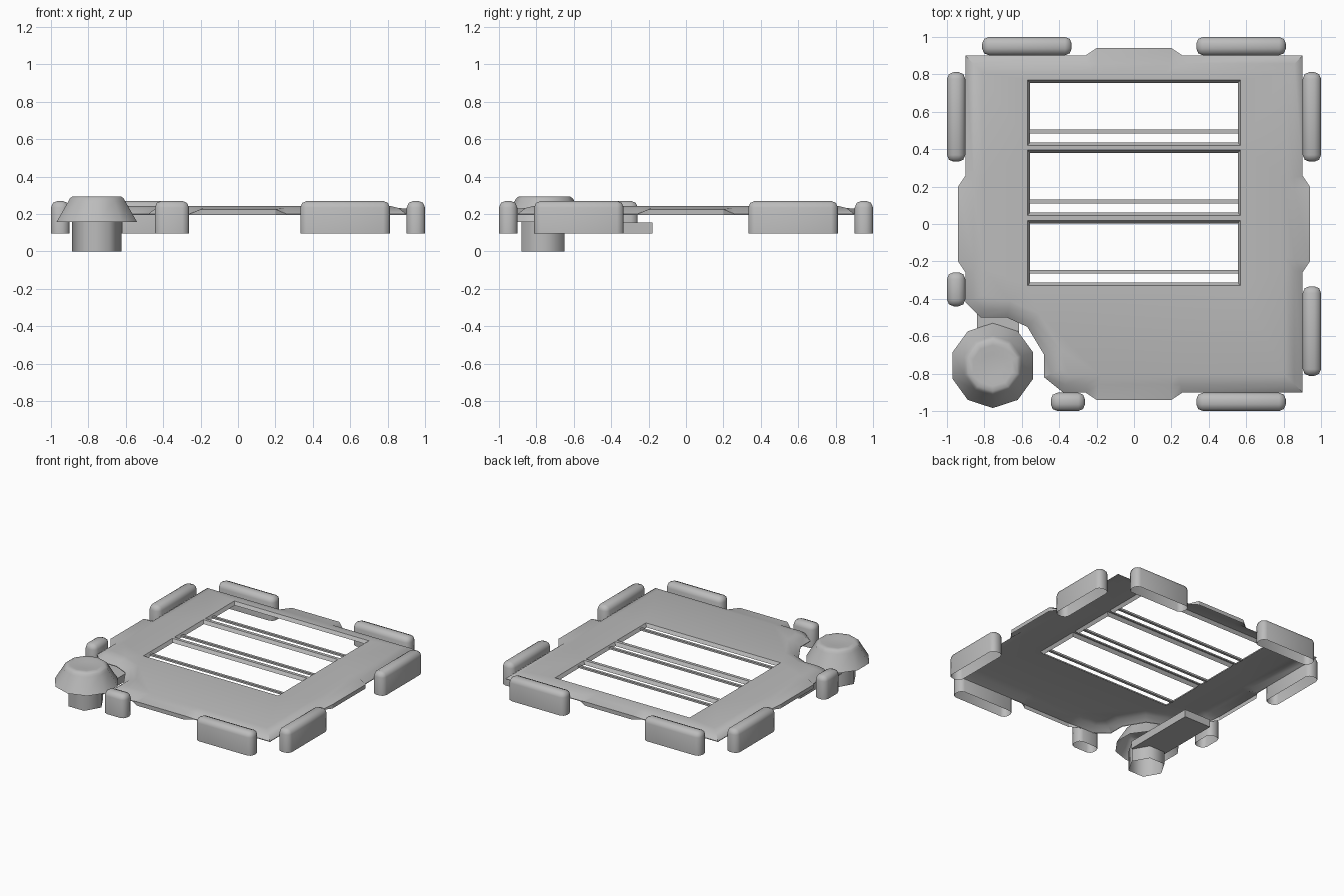
import bpy, bmesh, math
from mathutils import Vector

cube = bpy.data.objects.get("Cube")
if cube:
    bpy.data.objects.remove(cube, do_unlink=True)

grey = bpy.data.materials.new("plain grey")
grey.use_nodes = True
COLOUR = (0.5, 0.5, 0.5, 1)
grey.diffuse_color = COLOUR
grey.node_tree.nodes["Principled BSDF"].inputs["Base Color"].default_value = COLOUR


def finish(name, bm, angle=30):
    bmesh.ops.recalc_face_normals(bm, faces=bm.faces)
    mesh = bpy.data.meshes.new(name)
    bm.to_mesh(mesh)
    bm.free()
    mesh.materials.append(grey)
    obj = bpy.data.objects.new(name, mesh)
    bpy.context.collection.objects.link(obj)
    bpy.ops.object.select_all(action='DESELECT')
    obj.select_set(True)
    bpy.context.view_layer.objects.active = obj
    bpy.ops.object.shade_smooth_by_angle(angle=math.radians(angle))


def loft(bm, rings, cap_start=True, cap_end=True):
    """Skin a list of equally long closed rings; return the edges of the last ring."""
    rows = [[bm.verts.new(p) for p in ring] for ring in rings]
    n = len(rows[0])
    for low, high in zip(rows, rows[1:]):
        for i in range(n):
            j = (i + 1) % n
            bm.faces.new((low[i], low[j], high[j], high[i]))
    if cap_start:
        bm.faces.new(rows[0][::-1])
    if cap_end:
        bm.faces.new(rows[-1])
    return [bm.edges.get((rows[-1][i - 1], rows[-1][i])) for i in range(n)]


def polygon(cx, cy, r, z, sides, turn=0):
    steps = [turn + i * math.tau / sides for i in range(sides)]
    return [(cx + r * math.cos(a), cy + r * math.sin(a), z) for a in steps]


def rectangle(x0, x1, y0, y1, z):
    return [(x0, y0, z), (x1, y0, z), (x1, y1, z), (x0, y1, z)]


def inset(points, d):
    """Mitred inward offset of a counter-clockwise outline, with the tabs cut off."""
    limit = 0.9 - d
    result = []
    for i, p in enumerate(points):
        a = (p - points[i - 1]).normalized()
        b = (points[(i + 1) % len(points)] - p).normalized()
        na, nb = Vector((-a.y, a.x)), Vector((-b.y, b.x))
        q = p + (na + nb) * (d / (1 + na.dot(nb)))
        result.append([max(-limit, min(limit, c)) for c in q])
    return result


# Plate outline: a tab on each side and a notch in the front right corner
tab = [(0.9, -0.26), (0.94, -0.2), (0.94, 0.2), (0.9, 0.26)]
right_side = tab + [(0.9, 0.9)]
back_side = [(-y, x) for x, y in tab] + [(-0.9, 0.9)]
left_side = [(-x, -y) for x, y in tab]
notch = [(-0.9, -0.42), (-0.82, -0.5), (-0.68, -0.5), (-0.57, -0.55),
         (-0.48, -0.7), (-0.48, -0.82), (-0.38, -0.9)]
front_side = [(y, -x) for x, y in tab] + [(0.9, -0.9)]
outline = [Vector(p) for p in right_side + back_side + left_side + notch + front_side]

# Plate shell, open underneath: skirt, sloped rim (nearly level at the tabs), gentle crown
TOP = 0.244
bm = bmesh.new()
top_edges = loft(bm, [
    [(p.x, p.y, 0.195) for p in outline],
    [(p.x, p.y, 0.225 if max(abs(p.x), abs(p.y)) > 0.92 else 0.2) for p in outline],
    [(x, y, 0.232) for x, y in inset(outline, 0.042)],
    [(x, y, TOP) for x, y in inset(outline, 0.09)]], False, False)

# Three windows with shallow tapered walls; the top is filled around them
window_starts = (-0.33, 0.045, 0.42)
for y in window_starts:
    top_edges += loft(bm, [rectangle(-0.555, 0.555, y + 0.016, y + 0.334, 0.22),
                           rectangle(-0.57, 0.57, y, y + 0.35, TOP)], False, False)
bmesh.ops.triangle_fill(bm, use_beauty=True, edges=top_edges, normal=(0, 0, 1))
finish("base_plate", bm)

# A thin cross bar in each window
for i, y in enumerate(window_starts):
    bm = bmesh.new()
    loft(bm, [rectangle(-0.56, 0.56, y + 0.065, y + 0.085, z) for z in (0.222, 0.236)])
    finish(f"window_bar_{i + 1}", bm)


# Rounded bumpers around the edge, open underneath
def bumper(name, x0, x1, y0, y1):
    bm = bmesh.new()
    loft(bm, [rectangle(x0, x1, y0, y1, 0.097), rectangle(x0, x1, y0, y1, 0.27)])
    edges = [e for e in bm.edges if max(v.co.z for v in e.verts) > 0.2]
    bmesh.ops.bevel(bm, geom=edges, offset=0.036, segments=2, profile=0.5, affect='EDGES')
    bottom = [f for f in bm.faces if all(v.co.z < 0.1 for v in f.verts)]
    bmesh.ops.delete(bm, geom=bottom, context='FACES_ONLY')
    finish(name, bm, 50)


near, far, inner = 0.333, 0.812, 0.902
bumper("back_left_bumper", near, far, inner, 1)
bumper("back_right_bumper", -far, -near, inner, 1)
bumper("front_left_bumper", near, far, -1, -inner)
bumper("front_right_short_bumper", -0.445, -0.262, -1, -inner)
bumper("left_back_bumper", inner, 1, near, far)
bumper("left_front_bumper", inner, 1, -far, -near)
bumper("right_back_bumper", -1, -inner, near, far)
bumper("right_front_short_bumper", -1, -inner, -0.44, -0.258)

# Corner knob: a hexagonal stem under a ten-sided cap with a shallow dished top
KX, KY = -0.755, -0.757
bm = bmesh.new()
loft(bm, [polygon(KX, KY - 0.007, 0.132, z, 6) for z in (0, 0.156)], cap_start=False)
finish("knob_stem", bm, 65)

profile = [(0.227, 0.156), (0.16, 0.268), (0.152, 0.283), (0.137, 0.294), (0.11, 0.294), (0.06, 0.288)]
bm = bmesh.new()
loft(bm, [polygon(KX, KY, r, z, 10, math.pi / 10) for r, z in profile], cap_start=False)
finish("knob_cap", bm, 45)

# Arm that joins the knob to the underside of the plate
bm = bmesh.new()
loft(bm, [rectangle(-0.84, -0.615, -0.76, -0.18, z) for z in (0.097, 0.155)])
finish("knob_arm", bm)
